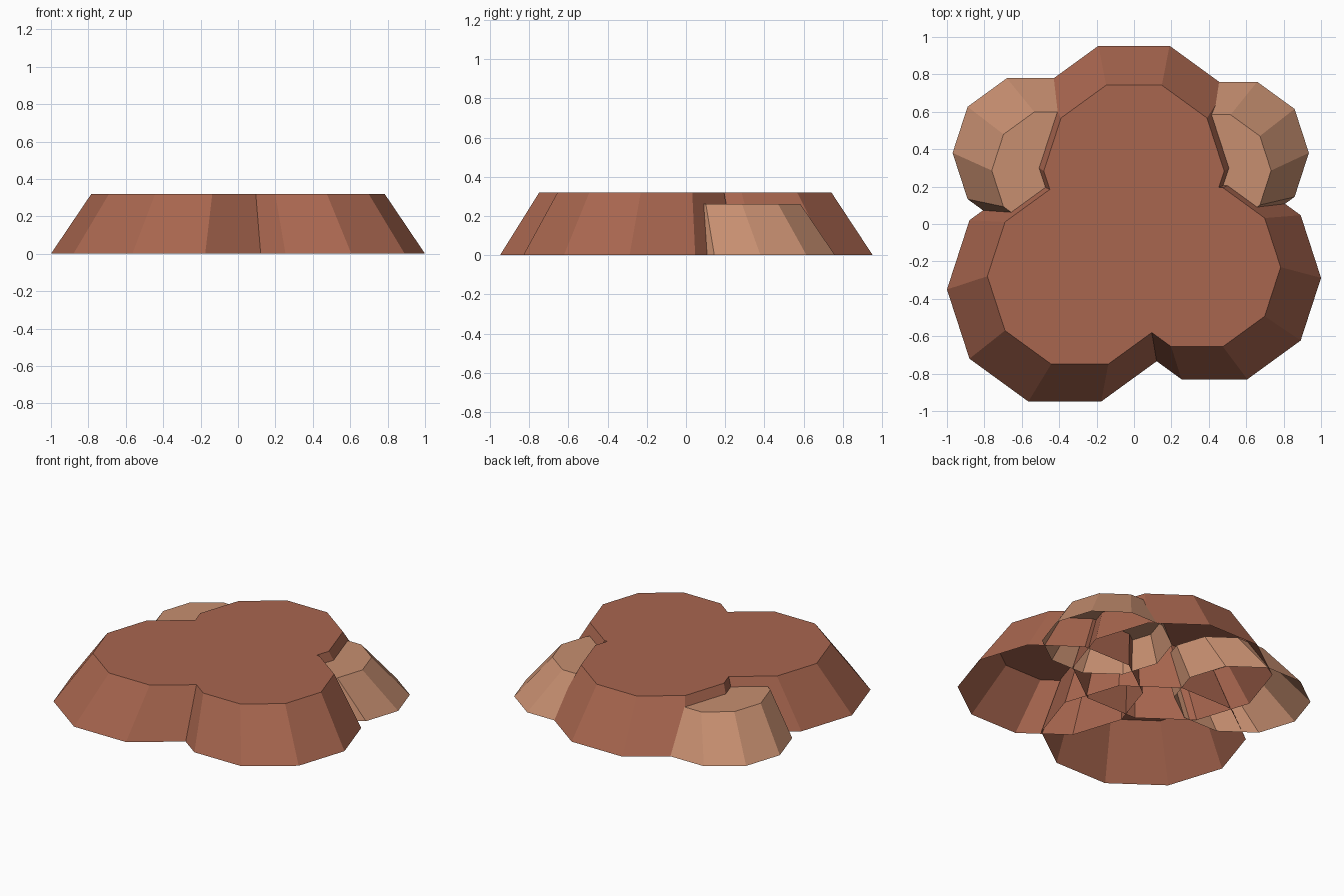
import bpy
import bmesh
from math import cos, sin, tau

cube = bpy.data.objects.get("Cube")
if cube:
    bpy.data.objects.remove(cube)

SIDES = 10
TAPER = 0.784  # every top ring shrinks toward the middle of the cluster


def make_material(name, rgb):
    mat = bpy.data.materials.new(name)
    mat.use_nodes = True
    color = (*rgb, 1.0)
    mat.diffuse_color = color
    shader = mat.node_tree.nodes["Principled BSDF"]
    shader.inputs["Base Color"].default_value = color
    shader.inputs["Roughness"].default_value = 1.0
    return mat


def make_mound(name, center, radius, height, shift_y, material):
    """Ten-sided mound, open underneath, leaning toward the origin."""
    cx, cy = center
    bm = bmesh.new()
    base, top = [], []
    for i in range(SIDES):
        angle = tau * i / SIDES
        x, y = cx + radius * cos(angle), cy + radius * sin(angle)
        base.append(bm.verts.new((x, y, 0)))
        top.append(bm.verts.new((x * TAPER, y * TAPER + shift_y, height)))
    for i in range(SIDES):
        j = (i + 1) % SIDES
        bm.faces.new((base[i], base[j], top[j], top[i]))
    bm.faces.new(top)
    mesh = bpy.data.meshes.new(name)
    bm.to_mesh(mesh)
    bm.free()
    mesh.materials.append(material)
    obj = bpy.data.objects.new(name, mesh)
    bpy.context.collection.objects.link(obj)
    return obj


brown = make_material("brown_earth", (0.393, 0.133, 0.078))
tan = make_material("tan_earth", (0.57, 0.274, 0.163))

# Three tall overlapping mounds share one flat top
for name, center, radius in (
    ("front_right_mound", (-0.37, -0.35), 0.63),
    ("front_left_mound", (0.43, -0.288), 0.57),
    ("back_mound", (0.0, 0.368), 0.615),
):
    make_mound(name, center, radius, 0.32, -0.005, brown)

# Two lower, lighter mounds on the back flanks
for name, center, radius in (
    ("right_side_mound", (-0.55, 0.38), 0.42),
    ("left_side_mound", (0.535, 0.38), 0.40),
):
    make_mound(name, center, radius, 0.26, -0.012, tan)
